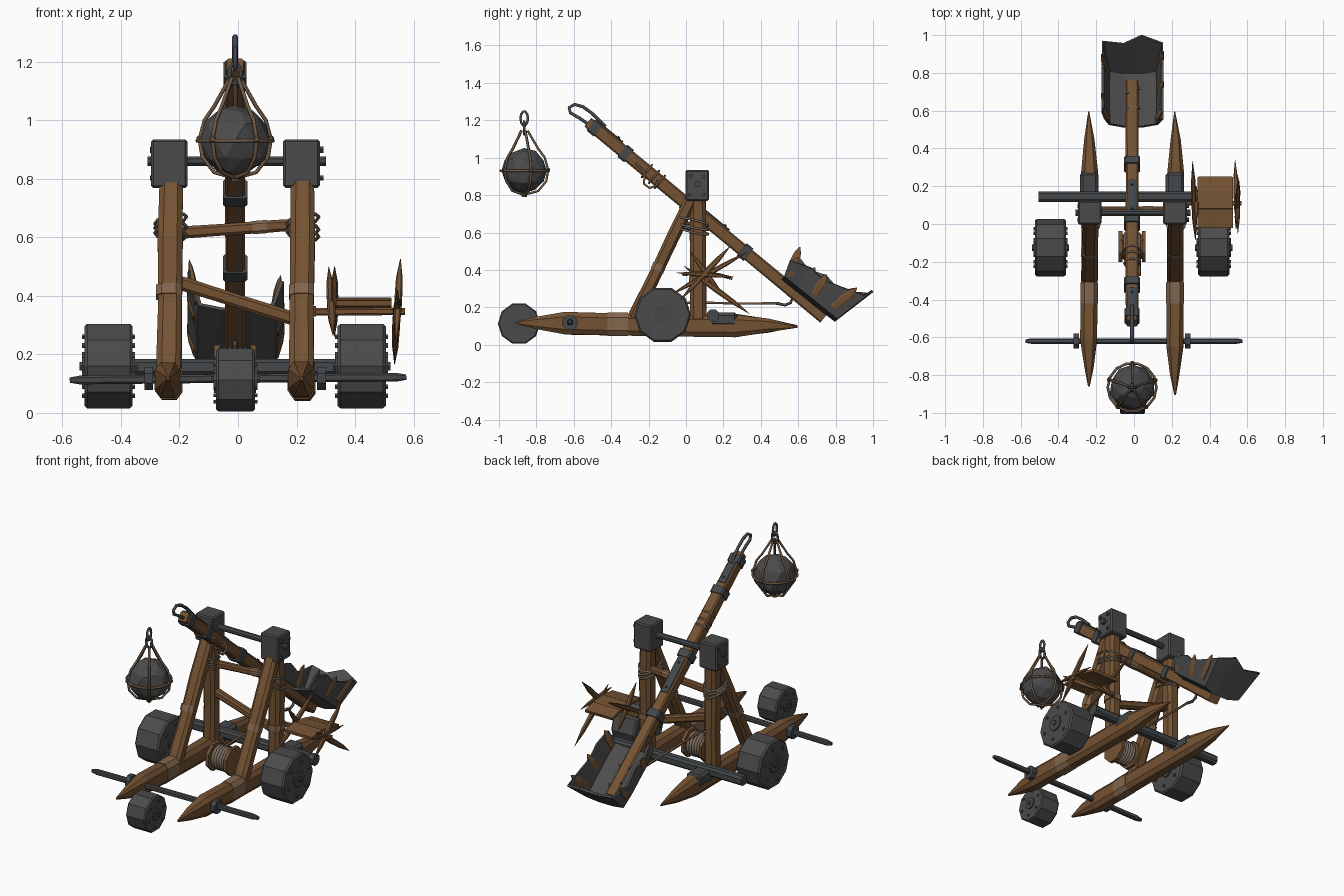
import bpy, bmesh, math, random
from mathutils import Vector as V

if "Cube" in bpy.data.objects:
    bpy.data.objects.remove(bpy.data.objects["Cube"])

random.seed(4)


def mat(name, c):
    m = bpy.data.materials.new(name)
    m.diffuse_color = (*c, 1)
    m.use_nodes = True
    m.node_tree.nodes["Principled BSDF"].inputs["Base Color"].default_value = m.diffuse_color
    return m


WOOD = mat("brown wood", (0.175, 0.085, 0.033))
WORN = mat("worn wood", (0.23, 0.135, 0.075))
STONE = mat("grey stone", (0.07, 0.07, 0.071))
IRON = mat("dark iron", (0.058, 0.064, 0.068))
CORD = mat("hemp rope", (0.16, 0.10, 0.06))
BIND = mat("pale binding", (0.21, 0.165, 0.13))


def finish(name, bm, m):
    bmesh.ops.recalc_face_normals(bm, faces=bm.faces)
    me = bpy.data.meshes.new(name)
    bm.to_mesh(me)
    bm.free()
    me.materials.append(m)
    ob = bpy.data.objects.new(name, me)
    bpy.context.collection.objects.link(ob)
    return ob


def loft(name, p0, p1, w, h, m, rings=((0, 1), (1, 1)), sides=0, ch=0.22, jit=0.0):
    """Prism from p0 to p1; rings are (position, scale); chamfered box or polygon section."""
    p0, p1 = V(p0), V(p1)
    d = p1 - p0
    ref = V((0, 0, 1)) if abs(d.normalized().x) > 0.8 else V((1, 0, 0))
    u = (ref - d * (ref.dot(d) / d.length_squared)).normalized()
    v = d.normalized().cross(u)
    if sides:
        sec = [(0.5 * math.cos((i + .5) * math.tau / sides), 0.5 * math.sin((i + .5) * math.tau / sides))
               for i in range(sides)]
    else:
        a = 0.5 - ch
        sec = [(.5, a), (a, .5), (-a, .5), (-.5, a), (-.5, -a), (-a, -.5), (a, -.5), (.5, -a)]
    bm = bmesh.new()
    rows = []
    for t, s in rings:
        off = u * random.uniform(-jit, jit) + v * random.uniform(-jit, jit)
        rows.append([bm.verts.new(p0 + d * t + off + u * (a * w * s) + v * (b * h * s)) for a, b in sec])
    n = len(sec)
    for r, q in zip(rows, rows[1:]):
        for i in range(n):
            bm.faces.new((r[i], r[(i + 1) % n], q[(i + 1) % n], q[i]))
    bm.faces.new(rows[0])
    bm.faces.new(rows[-1])
    return finish(name, bm, m)


def tube(name, pts, r, m, cyclic=False):
    cu = bpy.data.curves.new(name, 'CURVE')
    cu.dimensions = '3D'
    cu.bevel_depth, cu.bevel_resolution = r, 1
    cu.use_fill_caps = True
    sp = cu.splines.new('POLY')
    sp.points.add(len(pts) - 1)
    for q, p in zip(sp.points, pts):
        q.co = (*p, 1)
    sp.use_cyclic_u = cyclic
    cu.materials.append(m)
    ob = bpy.data.objects.new(name, cu)
    bpy.context.collection.objects.link(ob)


def loop(c, a, b, n=12):
    return [V(c) + V(a) * math.cos(i * math.tau / n) + V(b) * math.sin(i * math.tau / n) for i in range(n)]


def box(name, c, s, m, bev=0.0):
    bm = bmesh.new()
    bmesh.ops.create_cube(bm, size=1)
    for q in bm.verts:
        q.co = V(c) + V([q.co[i] * s[i] for i in range(3)])
    if bev:
        bmesh.ops.bevel(bm, geom=bm.edges[:], offset=bev, segments=1, affect='EDGES')
    return finish(name, bm, m)


SPIKE = ((0, .1), (.07, .55), (.17, 1), (.5, .97), (.78, 1), (.9, .6), (1, .06))
SHARD = ((0, .1), (.25, .9), (.5, 1), (.75, .8), (1, .05))
ROUGH = ((0, .94), (.05, 1), (.35, .95), (.7, 1), (1, .94))

# Frame: base beams, posts, front braces, stone heads, straps and bindings
for s, xb, xp, y0 in ((-1, -.237, -.23, -.86), (1, .217, .222, -.905)):
    side = "left_" if s < 0 else "right_"
    loft(side + "base_beam", (xb, y0, .115), (xb, .595, .098), .09, .12, WOOD, SPIKE, jit=.004)
    loft(side + "beam_patch", (xb, -.42, .11), (xb, -.31, .11), .094, .124, WORN)
    loft(side + "post", (xp, .065, .12), (xp, .065, .79), .08, .088, WOOD, ROUGH, jit=.002)
    loft(side + "brace", (xb, -.28, .14), (xp, .03, .78), .085, .07, WOOD, ROUGH, jit=.002)
    loft(side + "brace_patch", (xb, -.155, .395), (xb, -.14, .43), .087, .072, WORN)
    box(side + "stone_head", (xp - .005, .06, .852), (.125, .125, .166), STONE, .008)
    for dy, dz in ((-.035, .05), (.035, .045), (0, 0), (-.04, -.05), (.035, -.05)):
        loft(side + "head_bolt", (xp + s * .05, .06 + dy, .852 + dz), (xp + s * .07, .06 + dy, .852 + dz),
             .02, .02, IRON, sides=6)
    box(side + "beam_strap", (xb, .2, .135), (.098, .15, .075), IRON, .015)
    for k in range(3):
        z = .61 + k * .024
        tube(side + "post_binding", loop((xp, .035, z), (.054, 0, random.uniform(-.015, .015)),
             (0, .088, -.02), 10), .006, BIND, True)
    loft(side + "axle_collar", (s * .28 - .01, -.62, .118), (s * .31 - .01, -.62, .118), .085, .085, IRON, sides=8)
loft("top_crossbar", (-.31, .06, .86), (.3, .06, .86), .036, .036, IRON, sides=8)
loft("upper_cross_brace", (-.21, .075, .615), (.22, .075, .645), .042, .036, WOOD, ROUGH)
loft("upper_brace_patch", (.05, .075, .633), (.1, .075, .637), .045, .039, WORN)
loft("lower_cross_brace", (-.2, .065, .445), (.21, .065, .315), .048, .045, WOOD, ROUGH)

# Axles
loft("front_axle_left", (-.575, -.62, .112), (.0, -.62, .118), .03, .03, IRON, ((0, .6), (.06, 1), (1, 1)))
loft("front_axle_right", (0, -.62, .118), (.575, -.62, .122), .03, .03, IRON, ((0, 1), (.94, 1), (1, .6)))
loft("rear_axle", (-.505, .145, .157), (.42, .145, .157), .056, .056, IRON)
loft("rear_axle_nut", (.4, .145, .157), (.44, .145, .157), .07, .07, IRON, sides=8)

# Stone wheels with hubs and bolts
for name, x0, x1, y, z, r in (("left_wheel", -.525, -.36, -.125, .16, .152),
                              ("right_wheel", .34, .505, -.125, .16, .152),
                              ("front_wheel", -.075, .058, -.893, .113, .113)):
    loft(name, (x0, y, z), (x1, y, z), 2 * r, 2 * r, STONE, ((0, .94), (.06, 1), (.94, 1), (1, .94)), sides=10)
    loft(name + "_hub", (x0 - .008, y, z), (x1 + .008, y, z), r * .66, r * .66, IRON, sides=10)
    loft(name + "_pin", (x0 - .016, y, z), (x1 + .016, y, z), r * .22, r * .22, IRON, sides=6)
    for i in range(6):
        a = i * math.tau / 6 + .3
        by, bz = y + r * .68 * math.cos(a), z + r * .68 * math.sin(a)
        loft(name + "_bolt", (x0 - .008, by, bz), (x1 + .008, by, bz), r * .12, r * .12, STONE, sides=6)

# Throwing arm with bands, plates and hook
A, B = V((-.01, -.525, 1.19)), V((-.01, .74, .145))
loft("throwing_arm", A, B, .07, .07, WOOD, ((0, .8), (.02, .95), (.3, 1), (.6, .95), (1, 1)), ch=.12)
for t in (.16, .42, .665):
    loft("arm_band", A.lerp(B, t - .014), A.lerp(B, t + .014), .084, .084, IRON, ch=.1)
UP = V((0, .637, .771))
for t0, t1, m in ((.02, .13, IRON), (.44, .58, IRON)):
    off = UP * .034
    loft("arm_plate", A.lerp(B, t0) + off, A.lerp(B, t1) + off, .045, .014, m)
    for t in (t0 + .02, t1 - .02):
        p = A.lerp(B, t) + off
        loft("arm_bolt", p, p + UP * .014, .016, .016, IRON, sides=6)
loft("arm_tip_cap", A.lerp(B, .015), A.lerp(B, .045), .078, .078, IRON, ch=.1)
tube("arm_hook", [(-.01, y, z) for y, z in ((-.43, 1.165), (-.5, 1.235), (-.55, 1.272), (-.595, 1.285),
     (-.625, 1.268), (-.618, 1.24), (-.57, 1.212), (-.48, 1.15))], .01, IRON)
tube("arm_dangling_rope", [(.03, y, z) for y, z in ((-.27, .97), (-.22, .92), (-.225, .86), (-.195, .838),
     (-.16, .85), (-.15, .88))], .007, CORD)
for t in (.25, .28, .305):
    tube("arm_binding", loop(A.lerp(B, t), (.042, 0, 0), UP * .042, 8), .006, CORD, True)

# Scoop bucket: jagged open trough along the arm with an end wall
O, AL = V((-.005, .515, .355)), V((0, .78, -.626))


def scoop(x, s, h):
    return O + V((x, 0, 0)) + AL * s + UP * h


bm = bmesh.new()
rows = []
for s, hw, rs, hl, hr in ((0, .125, -.03, .15, .1), (.09, .13, .08, .125, .14), (.18, .13, .17, .16, .13),
                          (.27, .13, .28, .14, .165), (.36, .125, .4, .22, .205)):
    rows.append([bm.verts.new(scoop(*p)) for p in
                 ((-.16, rs, hl), (-hw, s, .02), (-.05, s, 0), (.05, s, 0), (hw, s, .02), (.155, rs, hr))])
for r, q in zip(rows, rows[1:]):
    for i in range(5):
        bm.faces.new((r[i], r[i + 1], q[i + 1], q[i]))
e = rows[-1]
t1, t2 = bm.verts.new(scoop(-.05, .4, .2)), bm.verts.new(scoop(.045, .415, .25))
bm.faces.new((e[0], e[1], e[2], t1))
bm.faces.new((t1, e[2], e[3], t2))
bm.faces.new((t2, e[3], e[4], e[5]))
ob = finish("scoop_bucket", bm, STONE)
so = ob.modifiers.new("thickness", 'SOLIDIFY')
so.thickness, so.offset = .014, 0
for x, s0, h0, s1, h1 in ((-.15, .02, .04, -.035, .19), (.14, .03, .03, -.01, .14), (-.155, .1, .04, .1, .155),
                          (.15, .19, .04, .17, .165), (-.155, .3, .05, .33, .2), (.15, .31, .05, .34, .21)):
    loft("bucket_wood_shard", scoop(x * .9, s0, h0), scoop(x * 1.08, s1, h1), .022, .05, WOOD,
         ((0, .8), (.5, 1), (.8, .7), (1, .1)))
for x, s in ((-.03, .12), (.03, .12), (-.03, .22), (.03, .25)):
    loft("bucket_rivet", scoop(x, s, 0), scoop(x, s, .016), .018, .018, IRON, sides=6)

# Hanging stone ball in a rope cage with chain links
C = V((-.01, -.865, .93))
bm = bmesh.new()
bmesh.ops.create_icosphere(bm, subdivisions=2, radius=.121)
for q in bm.verts:
    q.co = C + V((q.co.x, q.co.y, q.co.z * 1.02)) * random.uniform(.94, 1.03)
finish("hanging_stone_ball", bm, STONE)
tube("cage_ring", loop(C, (.129, 0, 0), (0, .129, 0), 14), .007, CORD, True)
for i in range(5):
    a = i * math.tau / 5 + .3
    pts = [C + V((r * math.cos(a), r * math.sin(a), dz)) for r, dz in
           ((.005, -.127), (.075, -.108), (.118, -.055), (.128, .005), (.11, .07), (.075, .118), (.018, .215))]
    tube("cage_rope", pts, .007, CORD)
    box("cage_knot", pts[3], (.022, .022, .022), CORD, .005)
loft("cage_bottom_knot", C + V((0, 0, -.14)), C + V((0, 0, -.11)), .03, .03, CORD, sides=6)
tube("chain_link_lower", loop(C + V((0, 0, .23)), (.02, 0, 0), (0, 0, .036), 10), .0075, IRON, True)
tube("chain_link_upper", loop(C + V((0, 0, .28)), (0, .02, 0), (0, 0, .038), 10), .0075, IRON, True)

# Winch drum with rope coils, pull rope and trigger hook
loft("winch_drum", (-.075, -.12, .15), (.055, -.12, .15), .13, .13, WOOD, sides=10)
for x in (-.072, .052):
    loft("drum_flange", (x - .01, -.12, .15), (x + .01, -.12, .15), .178, .178, WOOD, sides=8)
for i in range(5):
    tube("drum_coil", loop((-.046 + i * .018, -.12, .15), (0, .068, 0), (0, 0, .068)), .009, BIND, True)
tube("pull_rope", [(-.01, -.12, .222), (-.01, .1, .225), (-.01, .3, .22), (-.01, .5, .222)], .007, CORD)
tube("trigger_hook", [(-.01, y, z) for y, z in ((.48, .222), (.53, .212), (.56, .225), (.57, .255),
     (.545, .268))], .009, IRON)

# Side windlass: axle, bent plank and crossed spiked handles
loft("windlass_axle", (.25, .11, .345), (.57, .11, .347), .026, .026, WOOD, ROUGH)
for y0, z0, y1, z1 in ((-.02, .375, .08, .385), (.08, .385, .17, .375), (.17, .375, .248, .355)):
    loft("windlass_plank", (.43, y0, z0), (.43, y1, z1), .19, .018, WOOD, ch=.05)
loft("inner_handle", (.325, -.085, .265), (.31, .335, .5), .028, .028, WOOD, SHARD)
loft("inner_handle_cross", (.33, .02, .5), (.33, .2, .26), .026, .026, WOOD, SHARD)
loft("outer_handle_long", (.555, .235, .525), (.54, -.03, .24), .026, .032, WOOD, SHARD)
loft("outer_handle_low", (.545, -.01, .42), (.535, .34, .165), .026, .032, WOOD, SHARD)
loft("outer_handle_flat", (.55, -.05, .385), (.55, .26, .362), .022, .022, WOOD, SHARD)
loft("windlass_post_band", (.222, .065, .33), (.222, .065, .365), .088, .096, WORN)
